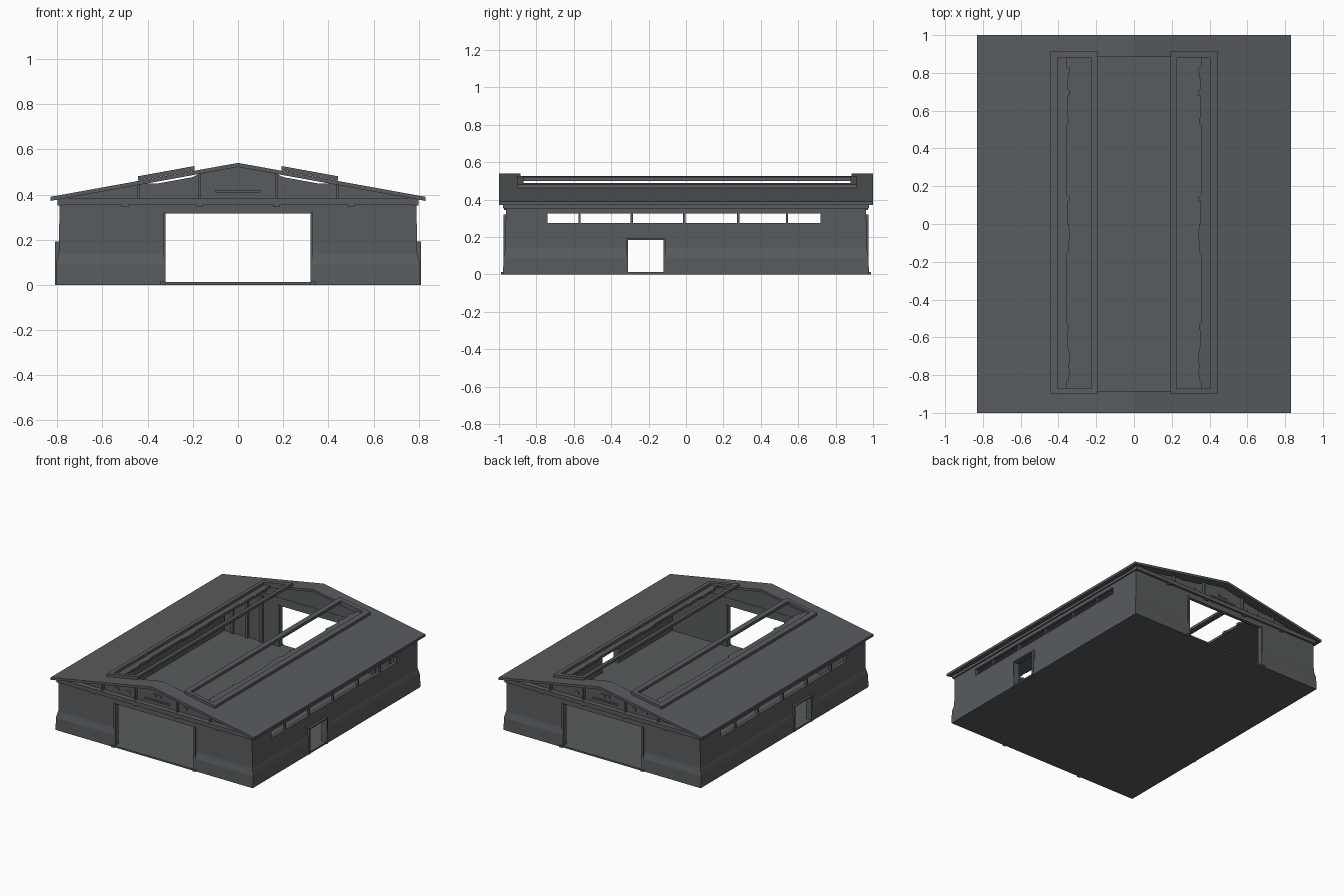
import bpy, bmesh, random

if "Cube" in bpy.data.objects:
    bpy.data.objects.remove(bpy.data.objects["Cube"])

random.seed(4)
SLOPE, APEX = 0.181, 0.54          # roof pitch and ridge height

grey = bpy.data.materials.new("dark_grey")
grey.diffuse_color = (0.098, 0.107, 0.112, 1)
grey.use_nodes = True
grey.node_tree.nodes["Principled BSDF"].inputs["Base Color"].default_value = grey.diffuse_color


def make(name, verts, faces):
    me = bpy.data.meshes.new(name)
    bm = bmesh.new()
    vs = [bm.verts.new(v) for v in verts]
    for f in faces:
        bm.faces.new([vs[i] for i in f])
    bmesh.ops.recalc_face_normals(bm, faces=bm.faces)
    bm.to_mesh(me)
    bm.free()
    me.materials.append(grey)
    ob = bpy.data.objects.new(name, me)
    bpy.context.collection.objects.link(ob)
    return ob


def loft(name, low, high):
    """Solid between two matching outlines."""
    n = len(low)
    sides = [(i, (i + 1) % n, n + (i + 1) % n, n + i) for i in range(n)]
    return make(name, low + high, sides + [tuple(range(n)), tuple(range(n, 2 * n))])


def box(name, x0, x1, y0, y1, z0, z1):
    r = [(x0, y0), (x1, y0), (x1, y1), (x0, y1)]
    return loft(name, [(x, y, z0) for x, y in r], [(x, y, z1) for x, y in r])


def roof_plate(name, pts, bottom, top):
    """Plate that lies along the roof pitch, mirrored to the other side."""
    z = lambda x: APEX - SLOPE * x
    ob = loft(name, [(x, y, z(x) + bottom) for x, y in pts],
              [(x, y, z(x) + top) for x, y in pts])
    ob.modifiers.new("mirror", 'MIRROR')
    return ob


def mirrored(ob):
    ob.modifiers.new("mirror", 'MIRROR')
    return ob


# floor slab
box("floor", -0.785, 0.785, -0.955, 0.955, 0.0, 0.012)

# outer walls with flared base, as a closed ring
levels = [(0.805, 0.978, 0.0), (0.805, 0.976, 0.09), (0.800, 0.970, 0.115),
          (0.793, 0.965, 0.14), (0.790, 0.963, 0.375),
          (0.768, 0.940, 0.375), (0.768, 0.940, 0.0)]
verts, faces = [], []
for hx, hy, z in levels:
    verts += [(-hx, -hy, z), (hx, -hy, z), (hx, hy, z), (-hx, hy, z)]
n = len(levels)
for k in range(n):
    for i in range(4):
        a, b, j = 4 * k, 4 * ((k + 1) % n), (i + 1) % 4
        faces.append((a + i, a + j, b + j, b + i))
walls = make("walls", verts, faces)

# openings: big doors, side doors, window strips
for name, dims in {
    "main_door_cutter": (-0.325, 0.32, -1.2, 1.2, 0.012, 0.315),
    "side_door_cutter": (-1.1, 1.1, -0.31, -0.12, 0.012, 0.185),
    "window_cutter": (-1.1, 1.1, -0.74, 0.72, 0.275, 0.325),
}.items():
    c = box(name, *dims)
    c.hide_render = True
    c.hide_viewport = False
    c.display_type = 'WIRE'
    m = walls.modifiers.new(name, 'BOOLEAN')
    m.operation, m.solver, m.object = 'DIFFERENCE', 'EXACT', c
bpy.context.view_layer.update()
dg = bpy.context.evaluated_depsgraph_get()
cut = bpy.data.meshes.new_from_object(walls.evaluated_get(dg))
walls.modifiers.clear()
walls.data = cut
for o in [o for o in bpy.data.objects if o.name.endswith("_cutter")]:
    bpy.data.objects.remove(o)

# window mullions
for y in (-0.57, -0.29, -0.01, 0.28, 0.54):
    mirrored(box("window_mullion", 0.77, 0.788, y - 0.006, y + 0.006, 0.274, 0.326))

# side door trim
for y in (-0.315, -0.115):
    mirrored(box("side_door_jamb", 0.765, 0.81, y - 0.006, y + 0.006, 0.0, 0.192))
mirrored(box("side_door_lintel", 0.765, 0.81, -0.315, -0.115, 0.183, 0.192))

# cornice along the side walls
mirrored(box("side_cornice", 0.775, 0.80, -0.975, 0.975, 0.352, 0.372))

for s in (-1, 1):
    def end_box(name, x0, x1, y0, y1, z0, z1):
        return box(name, x0, x1, s * y0, s * y1, z0, z1)

    # cornice, main door trim and brackets
    end_box("end_cornice", -0.80, 0.80, 0.94, 0.978, 0.355, 0.384)
    mirrored(end_box("main_door_jamb", 0.32, 0.333, 0.935, 0.975, 0.0, 0.32))
    mirrored(end_box("main_door_foot", 0.32, 0.345, 0.96, 0.988, 0.0, 0.014))
    for x in (0.17, 0.5):
        mirrored(end_box("cornice_bracket", x - 0.015, x + 0.015, 0.96, 0.972, 0.345, 0.356))

    # recessed gable wall with a narrow gap under the roof
    half = [(0.79, 0.38), (0.40, 0.45), (0.36, 0.448), (0.20, 0.477), (0.17, 0.492)]
    prof = half + [(0, 0.524)] + [(-x, z) for x, z in reversed(half)]
    loft("gable_wall", [(x, s * 0.925, z) for x, z in prof],
         [(x, s * 0.94, z) for x, z in prof])
    for x in (0.17, 0.44):
        mirrored(end_box("gable_post", x - 0.006, x + 0.006, 0.935, 0.96,
                         0.38, APEX - SLOPE * x - 0.017))
    # gable vents and ledge
    for x, z in ((-0.33, 0.417), (-0.235, 0.417), (0.23, 0.417), (-0.022, 0.45), (0.018, 0.45)):
        end_box("gable_vent", x - 0.015, x + 0.015, 0.938, 0.945, z - 0.011, z + 0.011)
    end_box("gable_ledge", -0.10, 0.10, 0.938, 0.95, 0.408, 0.42)

# ribs on the inside of the back wall
for x in (0.70, 0.58, 0.46):
    mirrored(box("wall_rib", x - 0.01, x + 0.01, 0.925, 0.945, 0.012, 0.355))

# roof with a long opening whose edge is ragged in three places
edge = [(0.355, -0.885)]
for y0 in (-0.83, -0.15, 0.53):
    edge.append((0.355, y0))
    for k in range(10):
        y = y0 + 0.03 * k
        x = 0.348 + random.uniform(-0.008, 0.006)
        edge += [(x, y + 0.002), (x, y + 0.028)]
    edge.append((0.355, y0 + 0.30))
edge.append((0.355, 0.885))
outline = [(0, 0.885), (0, 1), (0.83, 1), (0.83, -1), (0, -1), (0, -0.885)] + edge
roof_plate("roof", outline, -0.018, 0.0)

# raised skylight frames around the opening
def bar(name, x0, x1, y0, y1):
    roof_plate(name, [(x0, y0), (x1, y0), (x1, y1), (x0, y1)], 0.001, 0.021)

bar("frame_inner_rail", 0.192, 0.225, -0.87, 0.88)
bar("frame_outer_rail", 0.405, 0.442, -0.87, 0.88)
bar("frame_front_rail", 0.192, 0.442, -0.90, -0.87)
bar("frame_back_rail", 0.192, 0.442, 0.88, 0.915)
